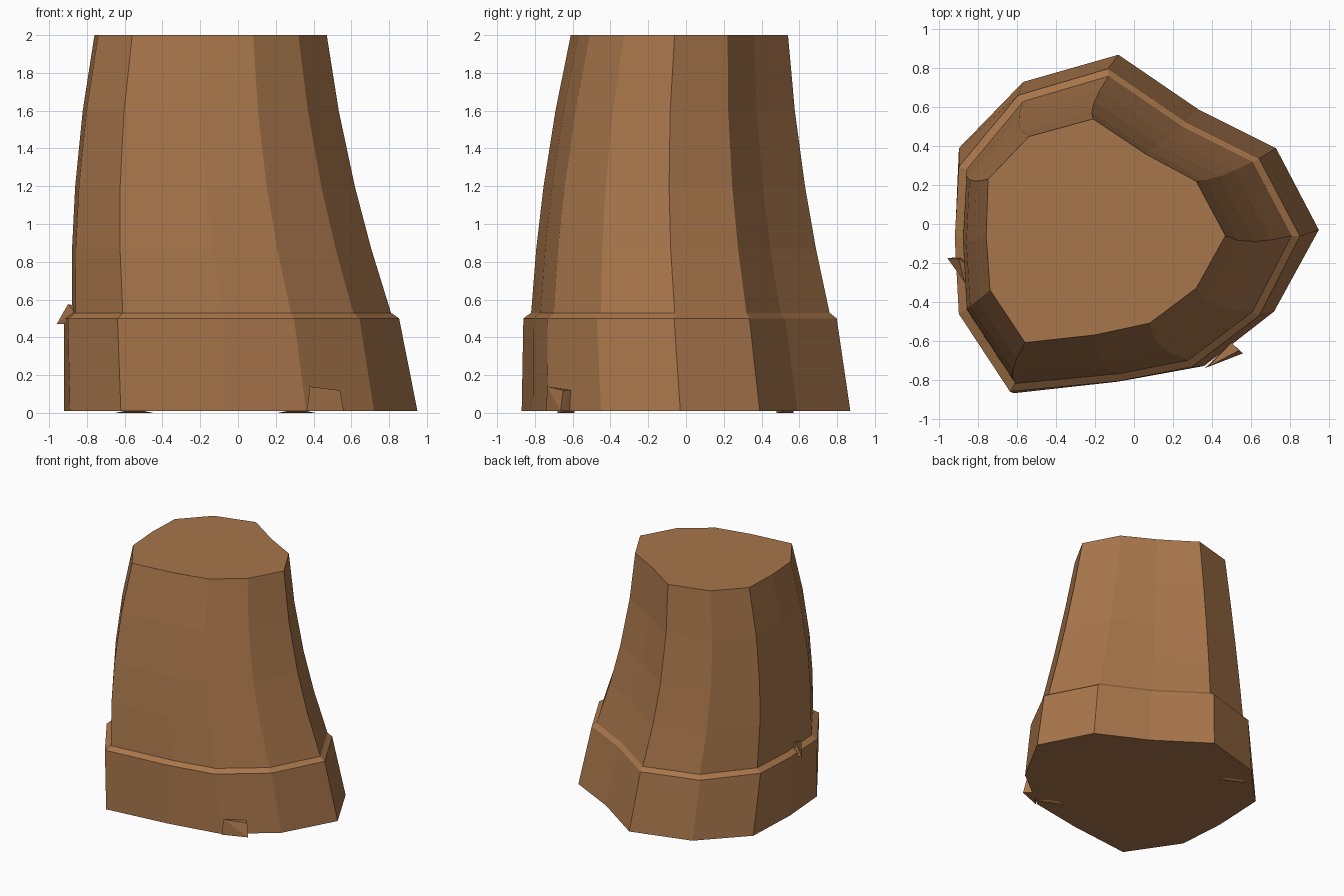
import bpy, bmesh
from mathutils import Vector

cube = bpy.data.objects.get("Cube")
if cube:
    bpy.data.objects.remove(cube, do_unlink=True)

# One earthy brown for everything
brown = bpy.data.materials.new("earth_brown")
brown.use_nodes = True
color = (0.39, 0.18, 0.07, 1)
brown.diffuse_color = color
brown.node_tree.nodes["Principled BSDF"].inputs["Base Color"].default_value = color


def add_object(name, bm):
    bmesh.ops.recalc_face_normals(bm, faces=bm.faces)
    mesh = bpy.data.meshes.new(name)
    bm.to_mesh(mesh)
    bm.free()
    mesh.materials.append(brown)
    obj = bpy.data.objects.new(name, mesh)
    bpy.context.collection.objects.link(obj)
    return obj


def loft(name, rings):
    """Skin a stack of rings with quads and cap both ends."""
    bm = bmesh.new()
    loops = [[bm.verts.new(p) for p in ring] for ring in rings]
    count = len(loops[0])
    for low, high in zip(loops, loops[1:]):
        for i in range(count):
            j = (i + 1) % count
            bm.faces.new((low[i], low[j], high[j], high[i]))
    bm.faces.new(loops[0])
    bm.faces.new(loops[-1])
    return add_object(name, bm)


def shard(name, points):
    """Small angular chip made as the hull of a few corners."""
    bm = bmesh.new()
    for p in points:
        bm.verts.new(p)
    bmesh.ops.convex_hull(bm, input=bm.verts[:])
    return add_object(name, bm)


def ring_at(outline, z):
    return [Vector((x, y, z)) for x, y in outline]


# Outlines of the foot, the shoulder and the flat top
foot = [(-.9, .39), (-.57, .73), (-.08, .87), (.33, .59), (.73, .39), (.95, -.03),
        (.72, -.45), (.36, -.73), (-.08, -.81), (-.62, -.87), (-.89, -.47), (-.92, -.07)]
shoulder = [(-.86, .28), (-.57, .63), (-.13, .76), (.25, .5), (.61, .32), (.81, -.06),
            (.61, -.45), (.28, -.7), (-.08, -.77), (-.61, -.82), (-.86, -.44), (-.88, -.07)]
summit = [(-.75, .23), (-.54, .45), (-.21, .54), (.06, .36), (.32, .22), (.47, -.06),
          (.32, -.33), (.08, -.51), (-.2, -.57), (-.56, -.61), (-.74, -.34), (-.76, -.06)]

bottom = ring_at(foot, .01)
neck = ring_at(shoulder, .53)
top = ring_at(summit, 2)

# Ledge rim just outside the shoulder
centre = Vector((-.05, 0, 0))
rim = [centre + (p - centre) * 1.05 for p in neck]
for p in rim:
    p.z = .5

# Leaning trunk: blend shoulder to summit with a gentle bow
trunk = []
for z in (.87, 1.2, 1.6):
    t = (z - .53) / (2 - .53)
    bow = Vector((-.037, -.03, 0)) * 4 * t * (1 - t)
    trunk.append([a.lerp(b, t) + bow for a, b in zip(neck, top)])

loft("rock_pillar", [bottom, rim, neck, *trunk, top])

# Chips stuck to the sides
shard("front_chip", [(.365, -.74, .01), (.56, -.665, .01), (.54, -.65, .12),
                     (.38, -.735, .14), (.5, -.61, .01), (.5, -.61, .12)])
shard("side_chip", [(-.96, -.175, .47), (-.88, -.17, .47), (-.9, -.18, .575),
                    (-.87, -.2, .57), (-.87, -.3, .54), (-.88, -.28, .47)])

# Thin slivers under the foot
for name, x, y in (("front_sliver", .31, -.64), ("back_sliver", -.55, .52)):
    shard(name, [(x - .1, y + .05, 0), (x + .1, y - .04, 0),
                 (x, y + .05, .02), (x, y - .04, .02)])
